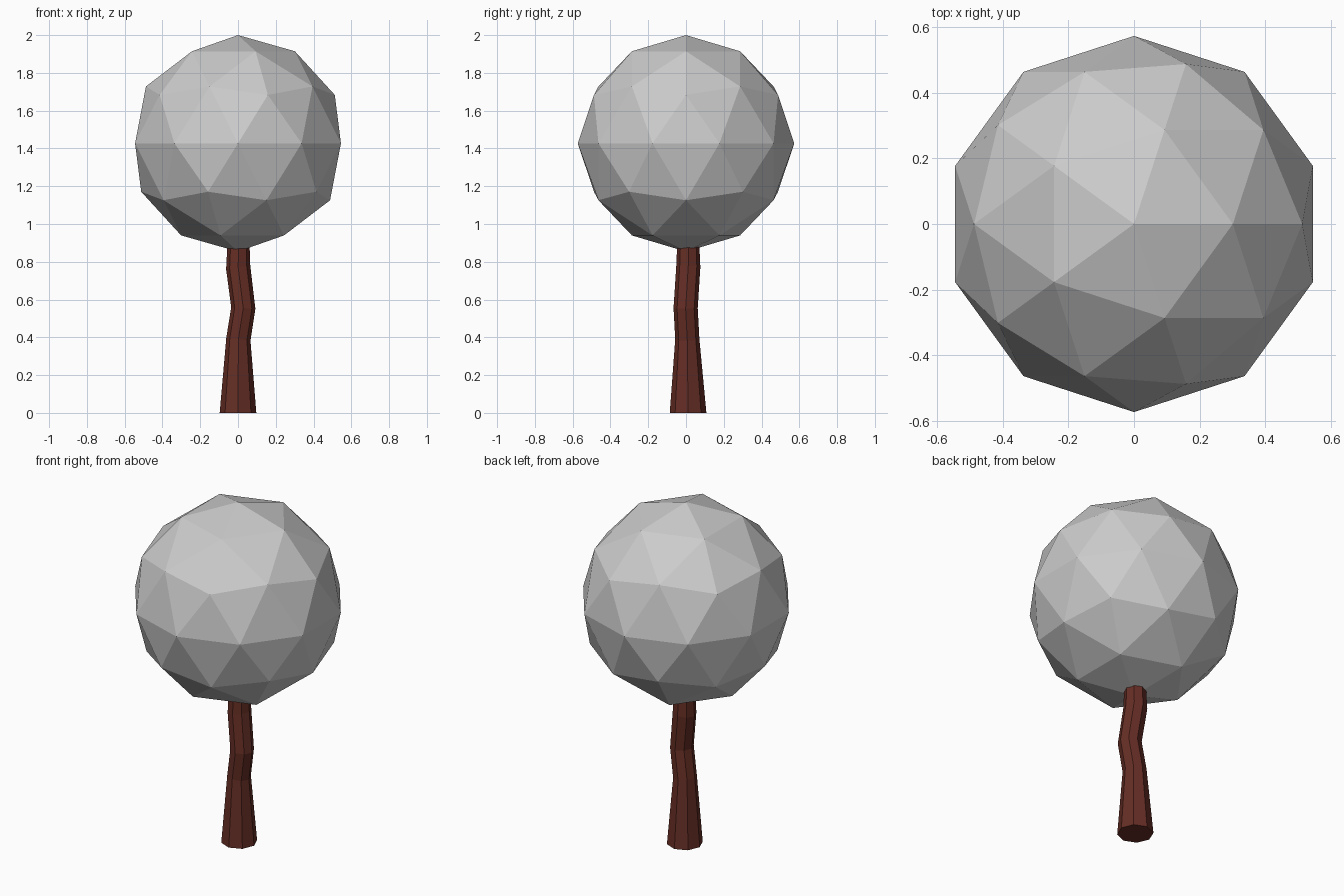
import bpy, bmesh
from math import sin, cos, pi

cube = bpy.data.objects.get("Cube")
if cube:
    bpy.data.objects.remove(cube, do_unlink=True)


def material(name, rgb):
    mat = bpy.data.materials.new(name)
    mat.use_nodes = True
    mat.diffuse_color = (*rgb, 1)
    mat.node_tree.nodes["Principled BSDF"].inputs["Base Color"].default_value = (*rgb, 1)
    return mat


def add_object(name, bm, mat):
    bmesh.ops.recalc_face_normals(bm, faces=bm.faces)
    mesh = bpy.data.meshes.new(name)
    bm.to_mesh(mesh)
    bm.free()
    mesh.materials.append(mat)
    obj = bpy.data.objects.new(name, mesh)
    bpy.context.collection.objects.link(obj)
    return obj


# Faceted round crown
bm = bmesh.new()
bmesh.ops.create_icosphere(bm, subdivisions=2, radius=0.573)
crown = add_object("crown", bm, material("pale grey", (0.6, 0.6, 0.6)))
crown.location.z = 1.427

# Crooked eight-sided trunk: centre x, y, z, radius, tilt in x
SIDES = 8
sections = [
    (0.0, 0.011, 0.0, 0.097, 0.0),
    (0.002, 0.007, 0.39, 0.064, -0.12),
    (0.028, -0.002, 0.555, 0.064, -0.06),
    (0.001, 0.012, 0.77, 0.064, 0.14),
    (0.003, 0.012, 0.95, 0.056, 0.0),
]
bm = bmesh.new()
rings = []
for x, y, z, radius, tilt in sections:
    ring = []
    for i in range(SIDES):
        a = 2 * pi * i / SIDES
        dx = radius * cos(a)
        ring.append(bm.verts.new((x + dx, y + radius * sin(a), z + dx * tilt)))
    rings.append(ring)
for low, high in zip(rings, rings[1:]):
    for i in range(SIDES):
        j = (i + 1) % SIDES
        bm.faces.new((low[i], low[j], high[j], high[i]))
bm.faces.new(rings[0][::-1])
bm.faces.new(rings[-1])
add_object("trunk", bm, material("dark red brown", (0.13, 0.027, 0.018)))
